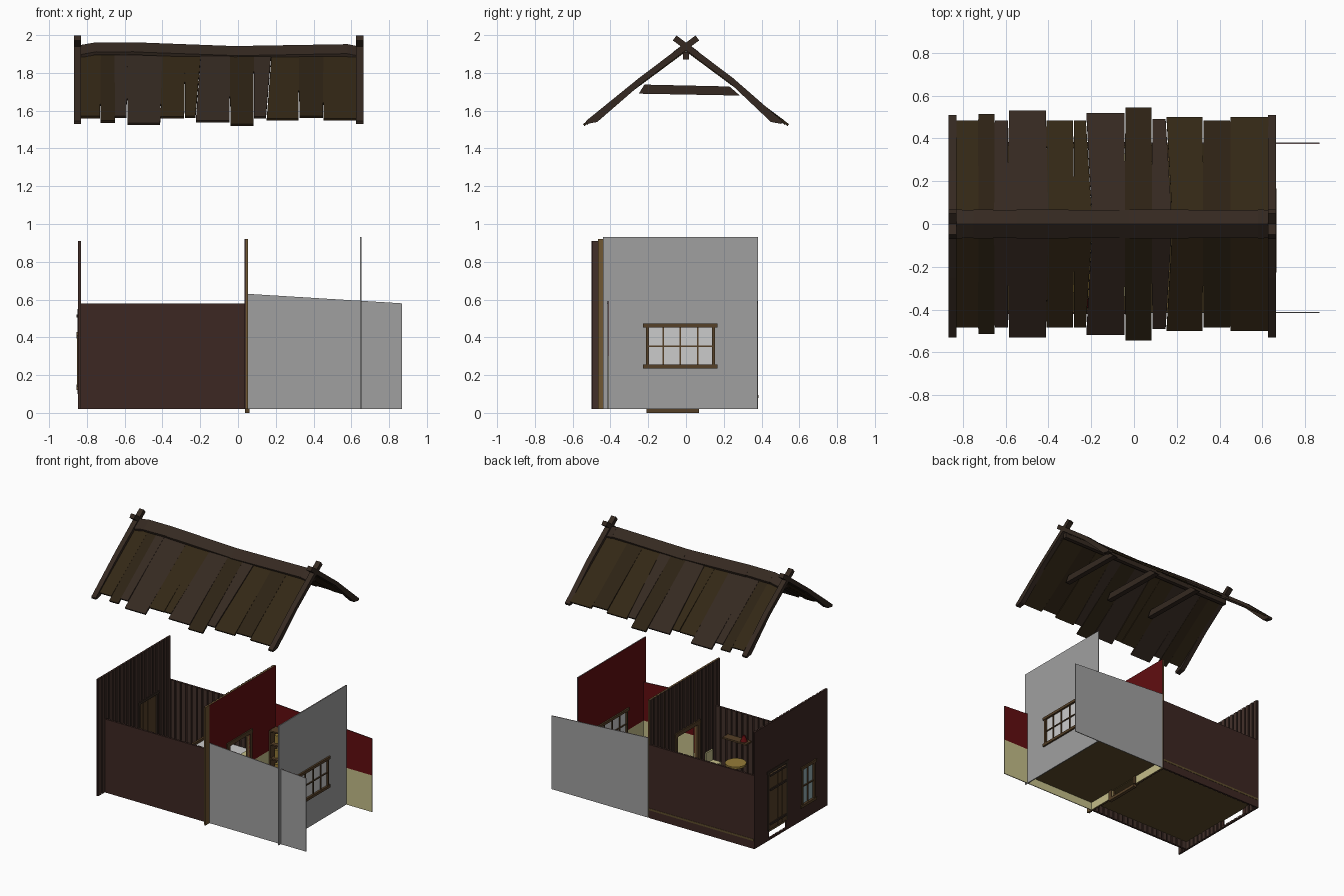
import bpy, bmesh, math, random
from mathutils import Vector

if "Cube" in bpy.data.objects:
    bpy.data.objects.remove(bpy.data.objects["Cube"])
random.seed(4)


def material(name, r, g, b):
    m = bpy.data.materials.new(name)
    m.diffuse_color = (r, g, b, 1)
    m.use_nodes = True
    m.node_tree.nodes["Principled BSDF"].inputs["Base Color"].default_value = m.diffuse_color
    return m


GREY = material("bare_grey", .35, .35, .35)
BROWN = material("wall_brown", .046, .02, .016)
DARK = material("board_brown", .055, .03, .023)
OLIVE = material("roof_olive", .033, .02, .0075)
SHADE = material("roof_dark_olive", .026, .016, .007)
UMBER = material("roof_umber", .035, .022, .015)
FLOOR = material("floor_wood", .11, .072, .025)
TRIM = material("trim_wood", .09, .05, .02)
POST = material("post_wood", .16, .095, .032)
RED = material("red_paint", .12, .004, .005)
CREAM = material("cream_paint", .55, .51, .25)
GLASS = material("glass", .3, .42, .45)
WHITE = material("linen", .62, .62, .6)
YELLOW = material("yellow_wood", .3, .2, .04)


def make(name, bm, mat):
    bmesh.ops.recalc_face_normals(bm, faces=bm.faces)
    me = bpy.data.meshes.new(name)
    bm.to_mesh(me)
    bm.free()
    me.materials.append(mat)
    ob = bpy.data.objects.new(name, me)
    bpy.context.collection.objects.link(ob)
    return ob


def add_slab(bm, pts, off):
    # polygon extruded by an offset vector
    a = [bm.verts.new(p) for p in pts]
    b = [bm.verts.new(Vector(p) + Vector(off)) for p in pts]
    bm.faces.new(a)
    bm.faces.new(b[::-1])
    for i in range(len(a)):
        j = (i + 1) % len(a)
        bm.faces.new((a[i], b[i], b[j], a[j]))


def slab(name, pts, off, mat):
    bm = bmesh.new()
    add_slab(bm, pts, off)
    return make(name, bm, mat)


def add_box(bm, x0, x1, y0, y1, z0, z1):
    add_slab(bm, [(x0, y0, z0), (x1, y0, z0), (x1, y1, z0), (x0, y1, z0)], (0, 0, z1 - z0))


def boxes(name, mat, *bs):
    bm = bmesh.new()
    for b in bs:
        add_box(bm, *b)
    return make(name, bm, mat)


def wall_x(name, mat, x0, x1, y0, y1, z0, z1, holes=()):
    # wall across x, split around its openings (ya, yb, za, zb)
    bs, y = [], y0
    for ya, yb, za, zb in sorted(holes):
        bs.append((x0, x1, y, ya, z0, z1))
        if za > z0:
            bs.append((x0, x1, ya, yb, z0, min(za, z1)))
        if zb < z1:
            bs.append((x0, x1, ya, yb, max(zb, z0), z1))
        y = yb
    bs.append((x0, x1, y, y1, z0, z1))
    return boxes(name, mat, *bs)


def boards(name, axis, lo, hi, a, b, z0, z1, holes=()):
    # vertical boards lining a wall
    n = round((hi - lo) / .045)
    w, bm = (hi - lo) / n, bmesh.new()
    for i in range(n):
        c0, c1 = lo + i * w + .006, lo + (i + 1) * w - .006
        spans = [(z0, z1)]
        for ya, yb, za, zb in holes:
            if c1 > ya and c0 < yb:
                spans = [s for s in ((z0, za), (zb, z1)) if s[1] - s[0] > .01]
        for s, t in spans:
            add_box(bm, *((a, b, c0, c1) if axis == 'x' else (c0, c1, a, b)), s, t)
    return make(name, bm, DARK)


LEFT = [(0, .21, .035, .53), (-.34, -.19, .13, .42)]
MID = [(-.18, .06, .02, .52)]
RIGHT = [(-.2, .15, .25, .46)]

# left room walls
wall_x("left_wall", BROWN, -.846, -.838, -.5, .38, .02, .91, LEFT)
boards("left_wall_boards", 'x', -.5, .38, -.838, -.83, .02, .91, LEFT)
boxes("front_wall_brown", BROWN, (-.84, .045, -.42, -.412, .02, .58))
boards("front_wall_boards", 'y', -.83, .035, -.412, -.404, .02, .58)
boxes("back_wall_brown", BROWN, (-.84, .045, .374, .382, .02, .58))
boards("back_wall_boards", 'y', -.83, .035, .366, .374, .02, .58)

# middle wall, boarded on one side and painted on the other
wall_x("middle_wall", POST, .042, .052, -.465, .38, .02, .92, MID)
boards("middle_wall_boards", 'x', -.465, .38, .034, .042, .02, .92, MID)

# right room walls: bare outside, red over cream inside
wall_x("right_wall", GREY, .646, .653, -.44, .38, .02, .93, RIGHT)
for tag, mat, z0, z1 in (("red", RED, .3, 1), ("cream", CREAM, .02, .3)):
    wall_x("middle_wall_" + tag, mat, .052, .053, -.42, .38, z0, min(z1, .92), MID)
    wall_x("right_wall_" + tag, mat, .645, .646, -.44, .38, z0, min(z1, .93), RIGHT)
    tops = (.63, .58) if tag == "red" else (.3, .3)
    for side, y, t in (("front", -.412, .001), ("back", .376, -.001)):
        slab(f"{side}_panel_{tag}", [(.053, y, z0), (.868, y, z0), (.868, y, tops[1]), (.053, y, tops[0])], (0, t, 0), mat)
for side, y in (("front", -.417), ("back", .376)):
    slab(side + "_panel", [(.052, y, .02), (.868, y, .02), (.868, y, .58), (.052, y, .63)], (0, .005, 0), GREY)

# floors
boxes("left_floor", FLOOR, (-.84, .045, -.412, .384, .08, .095))
boxes("right_floor", FLOOR, (.05, .645, -.411, .375, .08, .095))

# middle doorway frame and threshold
boxes("middle_door_frame", TRIM, (.026, .062, -.21, -.18, .02, .54), (.026, .062, .06, .085, .02, .54),
      (.026, .062, -.215, .09, .52, .55), (.036, .062, -.21, .07, .0, .022))

# entrance door with braces
boxes("entrance_door", TRIM, *[(-.848, -.836, .002 + i * .052, .05 + i * .052, .1, .52) for i in range(4)])
boxes("door_braces", UMBER, *[(-.855, -.848, .005, .2, z, z + .015) for z in (.135, .395, .505)])
boxes("door_frame", UMBER, (-.85, -.825, -.015, 0, .1, .54), (-.85, -.825, .21, .225, .1, .54),
      (-.85, -.825, -.02, .23, .53, .55))


def window(name, x0, x1, y0, y1, z0, z1, cols, rows, mat):
    # frame with overhanging head and sill, bars, and a pane
    f, t = .016, .008
    bs = [(x0, x1, y0, y0 + f, z0, z1), (x0, x1, y1 - f, y1, z0, z1),
          (x0 - .004, x1 + .004, y0 - .014, y1 + .014, z1 - f, z1 + .004),
          (x0 - .004, x1 + .004, y0 - .014, y1 + .014, z0 - .004, z0 + f)]
    for i in range(1, cols):
        y = y0 + (y1 - y0) * i / cols
        bs.append((x0 + .004, x1 - .004, y - t / 2, y + t / 2, z0, z1))
    for i in range(1, rows):
        z = z0 + (z1 - z0) * i / rows
        bs.append((x0 + .004, x1 - .004, y0, y1, z - t / 2, z + t / 2))
    boxes(name + "_frame", TRIM, *bs)
    xm = (x0 + x1) / 2
    boxes(name + "_glass", mat, (xm - .001, xm + .001, y0, y1, z0, z1))


window("left_window", -.852, -.825, -.345, -.185, .125, .425, 2, 2, GLASS)
window("right_window", .638, .662, -.213, .153, .24, .468, 4, 2, WHITE)

# bed along the back wall
boxes("bed_frame", TRIM, (-.5, .0, .12, .36, .14, .19), (-.515, -.5, .12, .36, .095, .25), (0, .015, .12, .36, .095, .3))
boxes("mattress", WHITE, (-.495, -.005, .125, .355, .19, .235))
boxes("pillow", CREAM, (-.12, -.02, .15, .33, .235, .265))


def cyl(name, x, y, z0, z1, r, mat, r2=None):
    bm = bmesh.new()
    bmesh.ops.create_cone(bm, cap_ends=True, segments=14, radius1=r, radius2=r if r2 is None else r2, depth=z1 - z0)
    bmesh.ops.translate(bm, verts=bm.verts, vec=(x, y, (z0 + z1) / 2))
    return make(name, bm, mat)


# round table, chair, wall shelf with lamp
cyl("table_top", -.21, -.3, .235, .25, .075, YELLOW)
cyl("table_leg", -.21, -.3, .095, .235, .015, TRIM)
boxes("chair", CREAM, (-.06, .02, -.34, -.26, .18, .2), (.008, .02, -.34, -.26, .095, .28), (-.06, -.048, -.34, -.26, .095, .18))
boxes("wall_shelf", TRIM, (-.27, -.07, -.404, -.34, .38, .392))
cyl("shelf_lamp", -.23, -.37, .392, .435, .025, RED, .01)

# open shelf with jars in the right room
boxes("shelf_unit", TRIM, (.06, .07, .29, .37, .095, .46), (.21, .22, .29, .37, .095, .46),
      *[(.06, .22, .29, .37, z, z + .01) for z in (.13, .24, .35, .45)])
for k, z in enumerate((.14, .25, .36)):
    for i in range(3):
        cyl(f"jar_{k}_{i}", .095 + i * .045, .33, z, z + .06, .016, YELLOW)

# roof planks, mirrored front and back: (left, right, eave distance, top left shift, top right shift)
SL = .755
PLANKS = [(-.83, -.73, .485, 0, .004), (-.728, -.652, .515, -.004, 0), (-.651, -.59, .485, -.003, .005),
          (-.585, -.412, .53, -.004, .012), (-.41, -.285, .485, .008, .006), (-.28, -.225, .485, -.003, .03),
          (-.223, -.045, .52, .028, .004), (-.04, .082, .545, -.004, .002), (.086, .148, .49, -.003, .03),
          (.152, .32, .5, .028, .004), (.325, .45, .485, -.003, .002), (.452, .63, .5, -.003, 0)]
for i, (a, b, e, da, db) in enumerate(PLANKS):
    lift = random.uniform(0, .007)
    mat = UMBER if i in (2, 3, 6, 8) else SHADE if i in (1, 7, 10) else OLIVE
    for s, side in ((-1, "front"), (1, "back")):
        slab(f"roof_plank_{side}_{i}",
             [(a, s * e, 1.935 - SL * e + lift), (b, s * e, 1.935 - SL * e + lift),
              (b + db, s * .005, 1.925 + lift), (a + da, s * .005, 1.925 + lift)],
             (0, -s * .007, -.011), mat)

# sagging ridge caps
RIDGE = [(-.85, 1.945), (-.75, 1.962), (-.55, 1.962), (-.02, 1.942), (.58, 1.952), (.64, 1.94)]
for s, side in ((-1, "front"), (1, "back")):
    bm = bmesh.new()
    for (xa, za), (xb, zb) in zip(RIDGE, RIDGE[1:]):
        add_slab(bm, [(xa, 0, za), (xb, 0, zb), (xb, s * .065, zb - .05), (xa, s * .068, za - .051)], (0, -s * .006, -.016))
    make("ridge_cap_" + side, bm, UMBER)

# crossed barge boards at both gables
for x0, x1, tag in ((-.868, -.83, "left"), (.626, .665, "right")):
    for s, e, side in ((-1, .51, "front"), (1, .49, "back")):
        prof = [(-.07, 1.972), (-.05, 1.998), (.25, 1.772), (e + .02, 1.545), (e + .015, 1.53), (e - .04, 1.54), (.23, 1.748)]
        slab(f"barge_board_{tag}_{side}", [(x0, s * d, z) for d, z in prof], (x1 - x0, 0, 0), UMBER)

# tie beams and ridge pole under the roof
for i, x in enumerate((-.36, .02, .41)):
    slab(f"tie_beam_{i}", [(x - .02, -.25, 1.69), (x - .02, .285, 1.68), (x - .02, .23, 1.728), (x - .02, -.22, 1.738)],
         (.04, 0, 0), UMBER)
boxes("ridge_pole", UMBER, (-.85, .65, -.015, .015, 1.87, 1.91))
